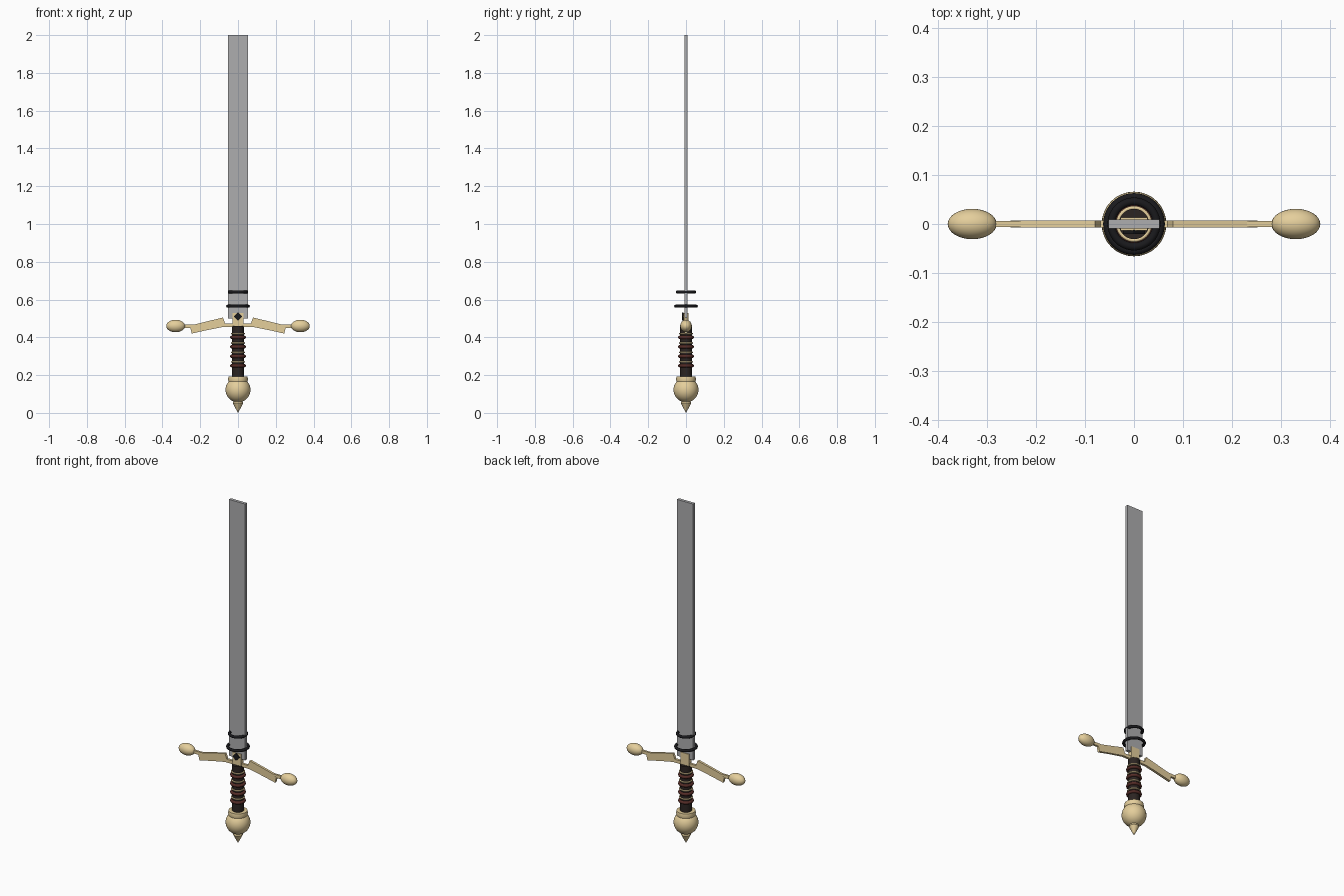
import bpy, bmesh, math
from mathutils import Matrix

if "Cube" in bpy.data.objects:
    bpy.data.objects.remove(bpy.data.objects["Cube"])


def material(name, col):
    m = bpy.data.materials.new(name)
    m.diffuse_color = (*col, 1)
    m.use_nodes = True
    m.node_tree.nodes["Principled BSDF"].inputs["Base Color"].default_value = m.diffuse_color
    return m


GOLD = material("gold", (0.78, 0.62, 0.33))
BLACK = material("black", (0.01, 0.01, 0.012))
LEATHER = material("leather", (0.025, 0.018, 0.016))
RED = material("red_brown", (0.09, 0.025, 0.02))
STEEL = material("steel", (0.42, 0.42, 0.43))


def finish(name, bm, mat, smooth=True):
    bmesh.ops.recalc_face_normals(bm, faces=bm.faces)
    me = bpy.data.meshes.new(name)
    bm.to_mesh(me)
    bm.free()
    ob = bpy.data.objects.new(name, me)
    bpy.context.collection.objects.link(ob)
    me.materials.append(mat)
    if smooth:
        bpy.ops.object.select_all(action='DESELECT')
        ob.select_set(True)
        bpy.context.view_layer.objects.active = ob
        bpy.ops.object.shade_smooth_by_angle(angle=math.radians(35))
    return ob


def lathe(name, pts, mat, n=32):
    bm = bmesh.new()
    vs = [bm.verts.new((r, 0, z)) for r, z in pts]
    es = [bm.edges.new(p) for p in zip(vs, vs[1:])]
    bmesh.ops.spin(bm, geom=vs + es, axis=(0, 0, 1), cent=(0, 0, 0),
                   angle=2 * math.pi, steps=n, use_duplicate=False)
    bmesh.ops.remove_doubles(bm, verts=bm.verts, dist=1e-5)
    return finish(name, bm, mat)


def ring(name, major, minor, z, mat):
    pts = [(major + minor * math.cos(a * math.pi / 6),
            z + minor * math.sin(a * math.pi / 6)) for a in range(13)]
    return lathe(name, pts, mat, 40)


def prism(name, outline, y0, y1, mat):
    bm = bmesh.new()
    f = bm.faces.new([bm.verts.new((x, y0, z)) for x, z in outline])
    r = bmesh.ops.extrude_face_region(bm, geom=[f])
    bmesh.ops.translate(bm, vec=(0, y1 - y0, 0),
                        verts=[v for v in r["geom"] if isinstance(v, bmesh.types.BMVert)])
    return finish(name, bm, mat, False)


def box_outline(x, z0, z1):
    return [(-x, z0), (x, z0), (x, z1), (-x, z1)]


# Blade and the two rings around its base
prism("blade", box_outline(0.052, 0.5, 2.0), -0.009, 0.009, STEEL)
ring("upper_blade_ring", 0.046, 0.008, 0.64, BLACK)
ring("lower_blade_ring", 0.055, 0.008, 0.565, BLACK)

# Guard: centre block, diamond, and mirrored arms with oval ends
prism("guard_centre", box_outline(0.028, 0.455, 0.53), -0.013, 0.013, GOLD)
prism("guard_diamond", [(-0.022, 0.51), (0, 0.488), (0.022, 0.51), (0, 0.532)],
      -0.02, -0.012, BLACK)
arm = [(0.02, 0.455), (0.08, 0.455), (0.17, 0.437), (0.245, 0.42), (0.252, 0.45),
       (0.23, 0.468), (0.08, 0.505), (0.068, 0.474), (0.02, 0.474)]
for side, s in (("left", -1), ("right", 1)):
    prism(side + "_guard_arm", [(s * x, z) for x, z in arm], -0.007, 0.007, GOLD)
    prism(side + "_guard_stem", [(s * x, z) for x, z in
          ((0.23, 0.45), (0.3, 0.45), (0.3, 0.468), (0.23, 0.468))], -0.006, 0.006, GOLD)
    bm = bmesh.new()
    bmesh.ops.create_uvsphere(bm, u_segments=32, v_segments=16, radius=1,
                              matrix=Matrix.Translation((s * 0.33, 0, 0.46))
                              @ Matrix.Diagonal((0.05, 0.031, 0.033, 1)))
    finish(side + "_guard_end", bm, GOLD)

# Grip with leather bands and gold wires
lathe("grip", [(0, 0.18), (0.031, 0.18), (0.031, 0.46), (0, 0.46)], LEATHER)
for i in range(4):
    z = 0.25 + i * 0.05
    ring(f"grip_band_{i + 1}", 0.033, 0.009, z, RED)
    ring(f"grip_wire_{i + 1}", 0.033, 0.004, z + 0.02, GOLD)

# Pommel: ball, collar and pointed tip
bm = bmesh.new()
bmesh.ops.create_uvsphere(bm, u_segments=32, v_segments=20, radius=0.066,
                          matrix=Matrix.Translation((0, 0, 0.122)))
finish("pommel_ball", bm, GOLD)
lathe("pommel_collar", [(0.03, 0.165), (0.05, 0.165), (0.053, 0.178), (0.05, 0.192),
                        (0.03, 0.192)], GOLD)
lathe("pommel_tip", [(0, 0.075), (0.022, 0.068), (0.027, 0.052), (0.02, 0.038),
                     (0.01, 0.018), (0, 0)], GOLD)
